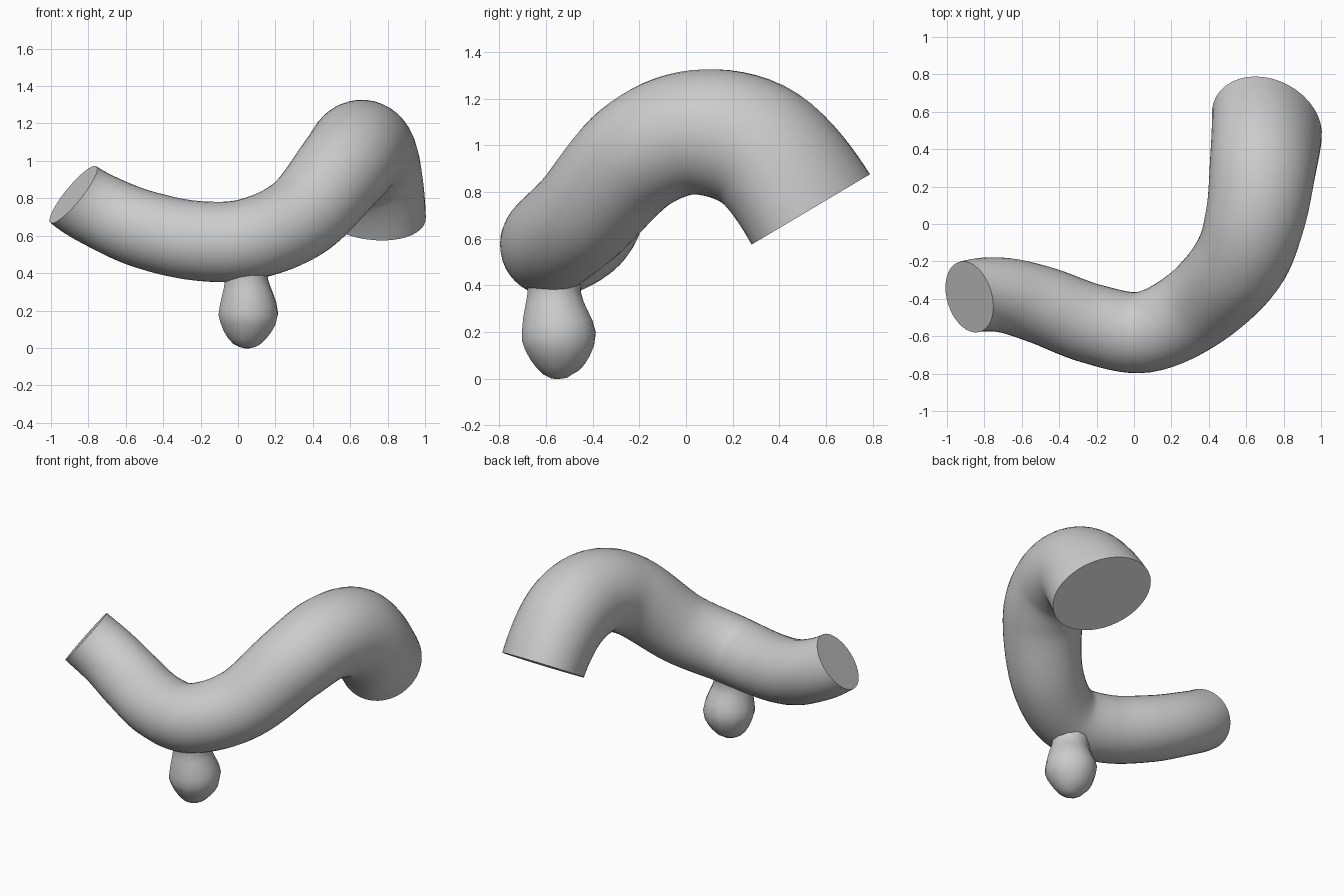
import bpy, bmesh, math
from mathutils import Vector

if "Cube" in bpy.data.objects:
    bpy.data.objects.remove(bpy.data.objects["Cube"], do_unlink=True)

grey = bpy.data.materials.new("plain grey")
grey.use_nodes = True
colour = (0.6, 0.6, 0.6, 1)
grey.diffuse_color = colour
grey.node_tree.nodes["Principled BSDF"].inputs["Base Color"].default_value = colour

# Direction across the wide end in which its section is flattened
FLAT = Vector((0.71, 0.6, 0.37)).normalized()


def spline(keys, steps):
    """Catmull-Rom through keys; the first and last only set the end directions."""
    out = []
    for a, b, c, d in zip(keys, keys[1:], keys[2:], keys[3:]):
        for i in range(steps):
            t = i / steps
            out.append(b + (c - a) * t / 2 + (2 * a - 5 * b + 4 * c - d) * t * t / 2
                       + (3 * b - a - 3 * c + d) * t ** 3 / 2)
    return out + [keys[-2]]


def sweep(name, keys, steps, sides):
    """Tube along keys of (x, y, z, radius, flattening), with flat end caps."""
    keys = [Vector(k) for k in keys]
    path = spline(keys, steps)
    pts = [Vector(p[:3]) for p in path]
    ends = [Vector(k[:3]) for k in keys]
    bm = bmesh.new()
    rings, side = [], Vector((0.3, 1, 0.1))
    for i, p in enumerate(path):
        if i == 0:
            tangent = ends[2] - ends[0]
        elif i == len(path) - 1:
            tangent = ends[-1] - ends[-3]
        else:
            tangent = pts[i + 1] - pts[i - 1]
        tangent.normalize()
        side = (side - tangent * side.dot(tangent)).normalized()
        up = tangent.cross(side)
        flat = FLAT - tangent * FLAT.dot(tangent)
        ring = []
        for k in range(sides):
            a = math.tau * k / sides
            offset = (side * math.cos(a) + up * math.sin(a)) * p[3]
            offset -= flat * offset.dot(flat) * p[4]
            ring.append(bm.verts.new(pts[i] + offset))
        rings.append(ring)
    for r, s in zip(rings, rings[1:]):
        for k in range(sides):
            n = (k + 1) % sides
            bm.faces.new((r[k], r[n], s[n], s[k]))
    bm.faces.new(rings[0])
    bm.faces.new(rings[-1])
    bmesh.ops.recalc_face_normals(bm, faces=bm.faces)
    mesh = bpy.data.meshes.new(name)
    bm.to_mesh(mesh)
    bm.free()
    mesh.materials.append(grey)
    obj = bpy.data.objects.new(name, mesh)
    bpy.context.collection.objects.link(obj)
    bpy.ops.object.select_all(action="DESELECT")
    obj.select_set(True)
    bpy.context.view_layer.objects.active = obj
    bpy.ops.object.shade_smooth_by_angle(angle=math.radians(40))


# Main bent tube, from the thin cut end to the wide cut end
sweep("bent_tube", [
    (-1.00, -0.47, 0.96, 0.19, 0),
    (-0.88, -0.39, 0.82, 0.195, 0),
    (-0.70, -0.38, 0.715, 0.20, 0),
    (-0.49, -0.435, 0.63, 0.208, 0),
    (-0.22, -0.535, 0.573, 0.213, 0),
    (0.06, -0.577, 0.582, 0.218, 0),
    (0.34, -0.44, 0.705, 0.23, 0),
    (0.56, -0.21, 0.955, 0.252, 0),
    (0.65, 0.04, 1.055, 0.268, 0),
    (0.69, 0.32, 0.985, 0.295, 0.08),
    (0.71, 0.535, 0.725, 0.324, 0.19),
    (0.69, 0.62, 0.48, 0.33, 0.2),
], 8, 40)

# Rounded knob on a short neck below the tube
sweep("hanging_knob", [
    (0.045, -0.565, 0.54, 0.14, 0),
    (0.045, -0.565, 0.46, 0.13, 0),
    (0.045, -0.565, 0.37, 0.117, 0),
    (0.05, -0.56, 0.28, 0.142, 0),
    (0.055, -0.545, 0.18, 0.164, 0),
    (0.05, -0.54, 0.09, 0.132, 0),
    (0.05, -0.535, 0.025, 0.078, 0),
    (0.05, -0.53, 0.0, 0.02, 0),
    (0.05, -0.53, -0.01, 0.0, 0),
], 2, 12)
